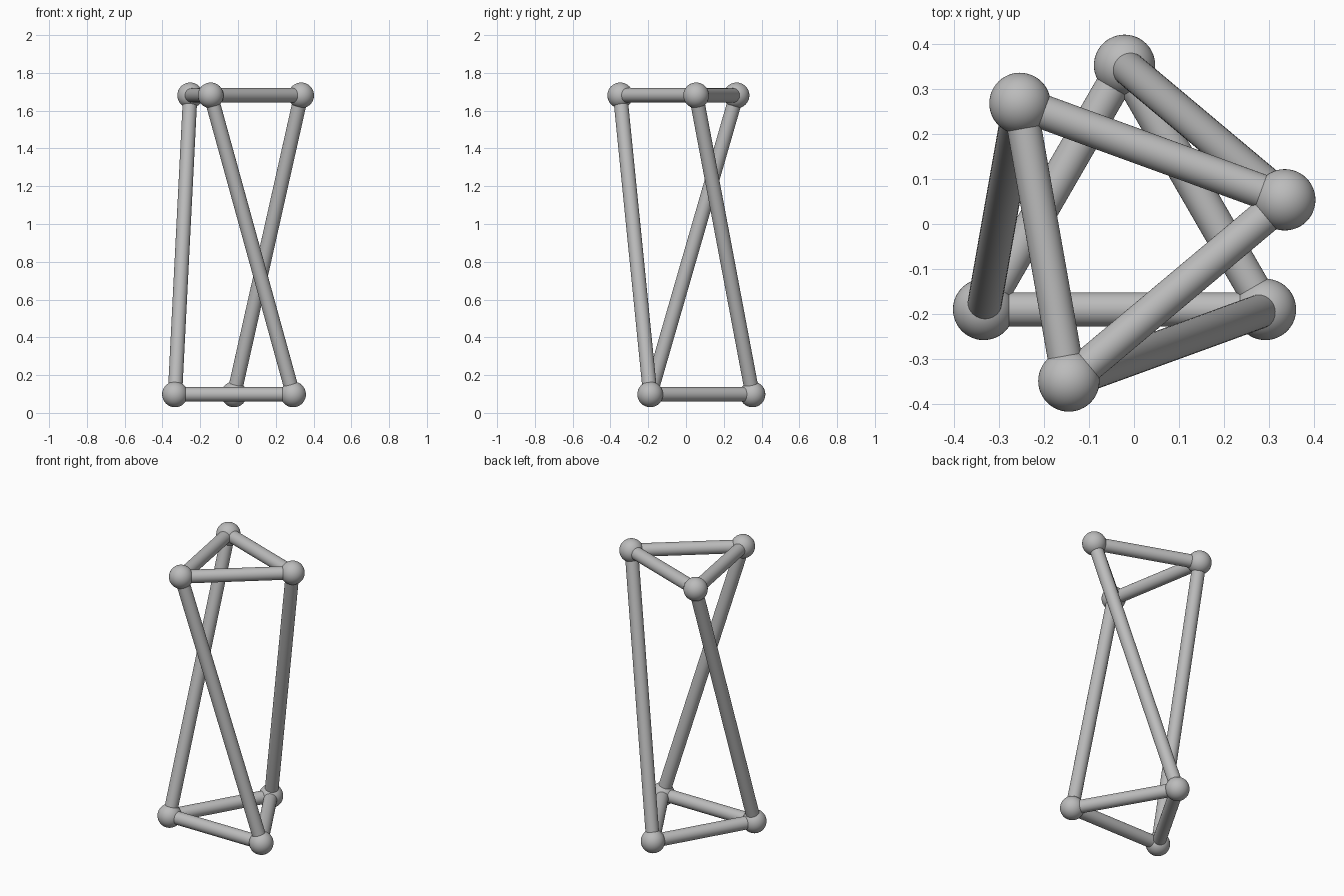
import bpy
from math import radians, cos, sin
from mathutils import Vector

if "Cube" in bpy.data.objects:
    bpy.data.objects.remove(bpy.data.objects["Cube"])

CENTRE = Vector((-0.021, -0.009, 0))
RING_RADIUS = 0.361
BALL_RADIUS = 0.068
ROD_RADIUS = 0.038

grey = bpy.data.materials.new("matte grey")
grey.use_nodes = True
colour = (0.5, 0.5, 0.5, 1)
grey.diffuse_color = colour
grey.node_tree.nodes["Principled BSDF"].inputs["Base Color"].default_value = colour


def finish(name):
    obj = bpy.context.object
    obj.name = name
    obj.data.materials.append(grey)
    bpy.ops.object.shade_smooth_by_angle(angle=radians(40))
    return obj


def ball(name, at):
    bpy.ops.mesh.primitive_uv_sphere_add(segments=48, ring_count=24, radius=BALL_RADIUS, location=at)
    finish(name)


def rod(name, start, end):
    span = end - start
    bpy.ops.mesh.primitive_cylinder_add(vertices=40, radius=ROD_RADIUS, depth=span.length,
                                        location=(start + end) / 2)
    obj = finish(name)
    obj.rotation_mode = 'QUATERNION'
    obj.rotation_quaternion = span.to_track_quat('Z', 'Y')


def triangle(first_angle, height):
    angles = [radians(first_angle + 120 * i) for i in range(3)]
    return [CENTRE + Vector((RING_RADIUS * cos(a), RING_RADIUS * sin(a), height)) for a in angles]


# Two triangles, the upper one twisted by 80 degrees
base = triangle(90, 0.098)
top = triangle(10, 1.681)

for i in range(3):
    # Joints
    ball(f"base_joint_{i + 1}", base[i])
    ball(f"top_joint_{i + 1}", top[i])
    # Triangle edges
    rod(f"base_rod_{i + 1}", base[i], base[(i + 1) % 3])
    rod(f"top_rod_{i + 1}", top[i], top[(i + 1) % 3])
    # Slanted struts
    rod(f"slanted_strut_{i + 1}", base[i], top[i])
